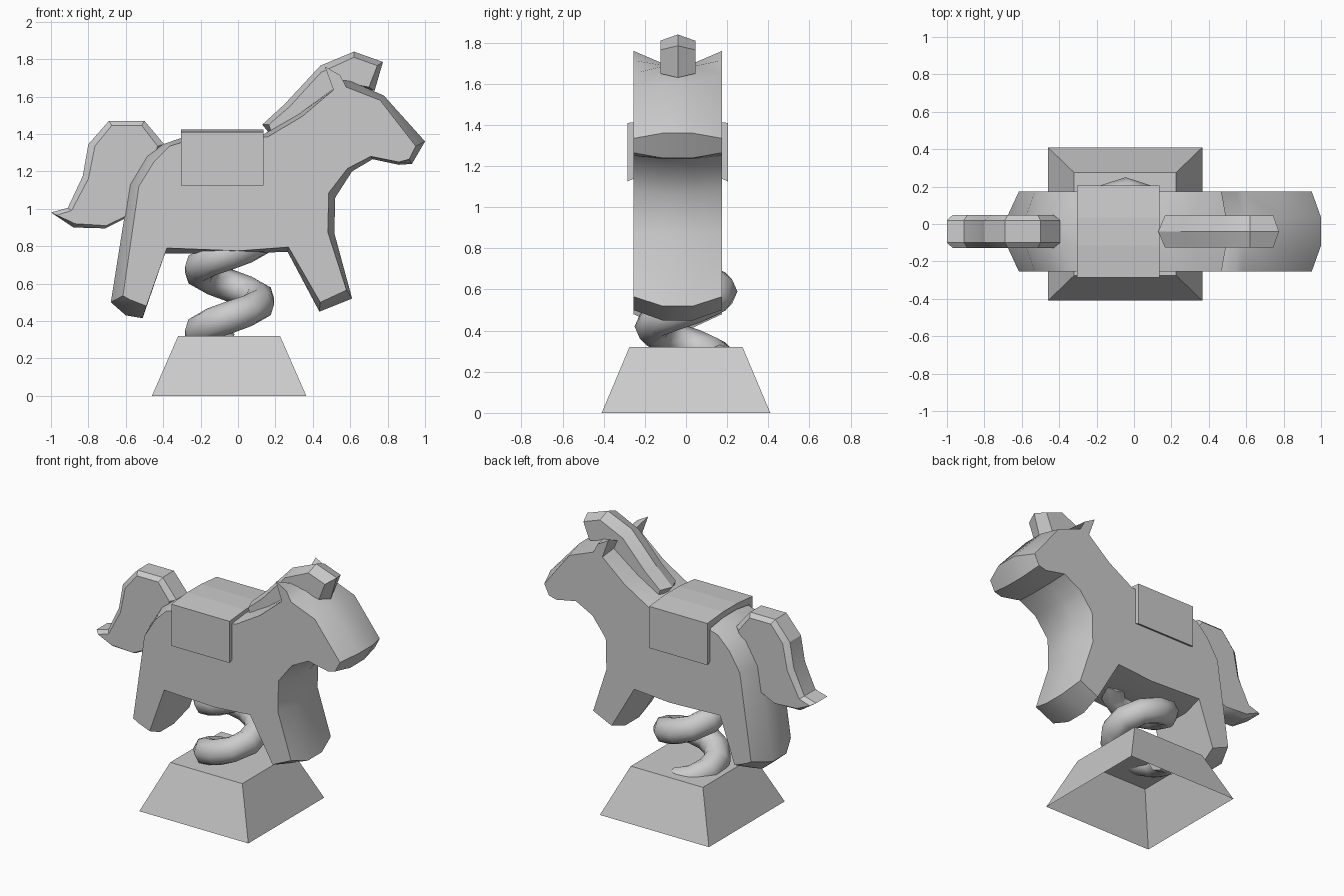
import bpy, bmesh, math

if "Cube" in bpy.data.objects:
    bpy.data.objects.remove(bpy.data.objects["Cube"])

YC = -0.04  # mid plane of the horse


def finish(name, bm, smooth=None):
    bmesh.ops.recalc_face_normals(bm, faces=bm.faces)
    me = bpy.data.meshes.new(name)
    bm.to_mesh(me)
    bm.free()
    ob = bpy.data.objects.new(name, me)
    bpy.context.collection.objects.link(ob)
    if smooth:
        bpy.ops.object.select_all(action='DESELECT')
        ob.select_set(True)
        bpy.context.view_layer.objects.active = ob
        bpy.ops.object.shade_smooth_by_angle(angle=math.radians(smooth))
    return ob


def loft(name, rings, smooth=None, caps=(True, True)):
    bm = bmesh.new()
    rows = [[bm.verts.new(p) for p in ring] for ring in rings]
    n = len(rows[0])
    for a, b in zip(rows, rows[1:]):
        for i in range(n):
            j = (i + 1) % n
            bm.faces.new((a[i], a[j], b[j], b[i]))
    if caps[0]:
        bm.faces.new(rows[0])
    if caps[1]:
        bm.faces.new(rows[-1])
    return finish(name, bm, smooth)


def rounded_slab(name, prof, half_side, half_rim, smooth=None):
    """Each profile row is rim x, rim z, side x, side z."""
    rim_ys = (-half_rim, half_rim) if half_rim else (0,)
    rings = [[(p[2], YC - half_side, p[3]) for p in prof]]
    rings += [[(p[0], YC + y, p[1]) for p in prof] for y in rim_ys]
    rings += [[(p[2], YC + half_side, p[3]) for p in prof]]
    return loft(name, rings, smooth)


# Horse body with legs, head and ears
body = [
    (-.68, .50, -.615, .535), (-.60, .43, -.58, .515), (-.51, .415, -.49, .48),
    (-.395, .76, -.38, .79), (0, .76, 0, .775), (.265, .77, .27, .795),
    (.435, .45, .44, .50), (.61, .52, .58, .565), (.515, .87, .48, .875),
    (.52, 1.06, .485, 1.085), (.61, 1.20, .585, 1.215), (.72, 1.265, .71, 1.28),
    (.86, 1.235, .86, 1.25), (.93, 1.24, .915, 1.265), (1.0, 1.36, .95, 1.335),
    (.78, 1.605, .76, 1.58), (.60, 1.685, .58, 1.65), (.555, 1.69, .545, 1.715),
    (.49, 1.70, .465, 1.76), (.515, 1.645, .51, 1.635), (.33, 1.51, .345, 1.495),
    (.14, 1.40, .16, 1.385), (-.30, 1.38, -.30, 1.355), (-.40, 1.345, -.365, 1.335),
    (-.49, 1.28, -.45, 1.25), (-.58, 1.13, -.53, 1.12),
]
rounded_slab("horse_body", body, .215, .075, 35)

# Mane
mane = [
    (.13, 1.45, .165, 1.45), (.17, 1.40, .18, 1.40), (.36, 1.50, .36, 1.50),
    (.52, 1.63, .52, 1.63), (.60, 1.67, .60, 1.67), (.73, 1.63, .70, 1.65),
    (.775, 1.785, .745, 1.765), (.62, 1.84, .62, 1.81), (.44, 1.765, .445, 1.73),
    (.25, 1.56, .275, 1.545),
]
rounded_slab("mane", mane, .085, 0, 30)

# Tail
tail = [
    (-1.0, .98, -.97, .965), (-.91, 1.005, -.89, .99), (-.83, 1.175, -.80, 1.16),
    (-.80, 1.345, -.765, 1.335), (-.69, 1.47, -.675, 1.445), (-.50, 1.47, -.515, 1.445),
    (-.395, 1.345, -.43, 1.335), (-.50, 1.05, -.51, 1.06), (-.58, .96, -.58, .97),
    (-.71, .895, -.705, .91), (-.88, .90, -.87, .92),
]
rounded_slab("tail", tail, .088, .06, 30)

# Saddle blanket folded over the back
half_outer = [(.245, 1.125), (.245, 1.41), (.075, 1.425)]
half_inner = [(.075, 1.385), (.212, 1.365), (.212, 1.14)]
blanket = [(YC + y, z) for y, z in half_outer]
blanket += [(YC - y, z) for y, z in reversed(half_outer)]
blanket += [(YC - y, z) for y, z in reversed(half_inner)]
blanket += [(YC + y, z) for y, z in half_inner]
loft("saddle_blanket", [[(x, y, z) for y, z in blanket] for x in (-.305, .135)])

# Pedestal, hollow and open underneath
def rect(x0, x1, y, z):
    return [(x0, -y, z), (x1, -y, z), (x1, y, z), (x0, y, z)]


loft("pedestal", [rect(-.46, .365, .41, 0), rect(-.32, .225, .275, .32)], caps=(False, True))

# Coil spring between pedestal and belly
rings = []
for k in range(18):
    a = math.pi / 2 + k * math.tau / 10
    z = .25 + .34 * k / 10
    slope = .34 / (math.tau * .165)
    t = math.atan(slope)
    ring = []
    for s in range(8):
        b = math.tau * s / 8
        u, v = .085 * math.cos(b), .085 * math.sin(b)
        r, d = .165 + u, -v * math.sin(t)
        ring.append((-.045 + r * math.cos(a) - d * math.sin(a),
                     r * math.sin(a) + d * math.cos(a), z + v * math.cos(t)))
    rings.append(ring)
loft("spring", rings, 50)
